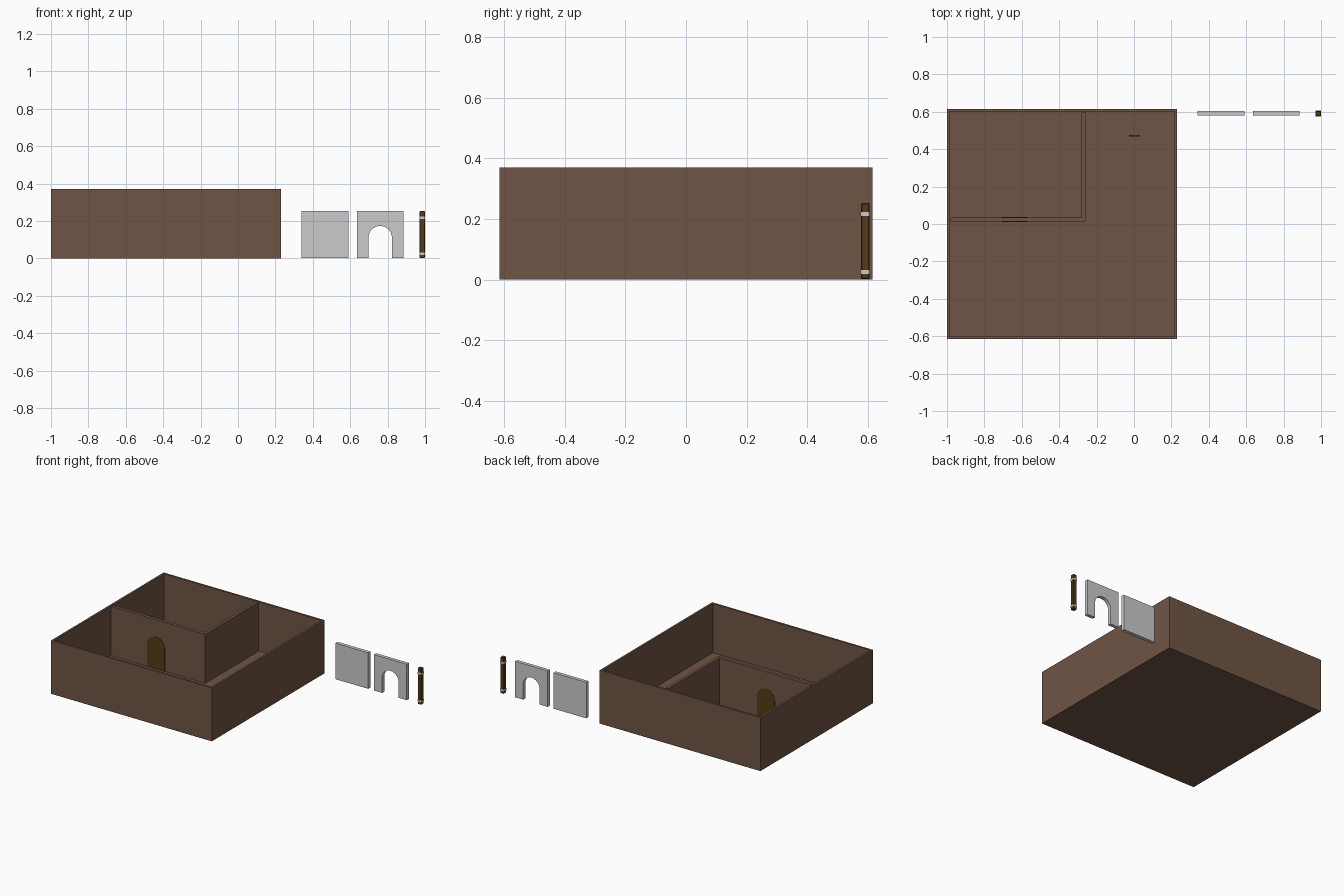
import bpy, bmesh, math
from mathutils import Matrix, Vector

if "Cube" in bpy.data.objects:
    bpy.data.objects.remove(bpy.data.objects["Cube"])


def material(name, rgb):
    m = bpy.data.materials.new(name)
    m.diffuse_color = (*rgb, 1)
    m.use_nodes = True
    m.node_tree.nodes["Principled BSDF"].inputs["Base Color"].default_value = m.diffuse_color
    return m


EARTH = material("earth_brown", (0.16, 0.09, 0.06))
WOOD = material("dark_wood", (0.09, 0.045, 0.008))


def finish(name, bm, mat=None):
    bmesh.ops.recalc_face_normals(bm, faces=bm.faces)
    mesh = bpy.data.meshes.new(name)
    bm.to_mesh(mesh)
    bm.free()
    ob = bpy.data.objects.new(name, mesh)
    bpy.context.collection.objects.link(ob)
    if mat:
        mesh.materials.append(mat)
    return ob


def box(name, x, y, z, mat=None, bevel=0):
    """Box from (min, max) pairs."""
    bm = bmesh.new()
    bmesh.ops.create_cube(bm, size=1)
    for v in bm.verts:
        v.co = Vector(((r[0] + r[1]) / 2 + c * (r[1] - r[0]) for r, c in zip((x, y, z), v.co)))
    if bevel:
        bmesh.ops.bevel(bm, geom=bm.edges[:], offset=bevel, segments=1, affect='EDGES')
    return finish(name, bm, mat)


def prism(name, outline, axis, y0, y1, mat=None):
    """Extrude an outline from y0 to y1 (axis 'Y') or z0 to z1 (axis 'Z')."""
    bm = bmesh.new()
    place = (lambda a, b: (a, y0, b)) if axis == 'Y' else (lambda a, b: (a, b, y0))
    face = bm.faces.new([bm.verts.new(place(*p)) for p in outline])
    out = bmesh.ops.extrude_face_region(bm, geom=[face])
    step = Vector((0, y1 - y0, 0)) if axis == 'Y' else Vector((0, 0, y1 - y0))
    bmesh.ops.translate(bm, verts=[g for g in out['geom'] if isinstance(g, bmesh.types.BMVert)], vec=step)
    return finish(name, bm, mat)


def arch(cx, r, spring, start=math.pi, end=0, n=16):
    return [(cx + r * math.cos(start + (end - start) * i / n),
             spring + r * math.sin(start + (end - start) * i / n)) for i in range(n + 1)]


# Tray: floor slab and four outer walls
X0, X1, Y0, Y1, H, T, F = -1.0, 0.23, -0.615, 0.615, 0.37, 0.02, 0.03
bm = bmesh.new()
bmesh.ops.create_cube(bm, size=1, matrix=Matrix.Translation(((X0 + X1) / 2, 0, H / 2))
                      @ Matrix.Diagonal((X1 - X0, Y1 - Y0, H, 1)))
bm.normal_update()
top = max(bm.faces, key=lambda f: f.normal.z)
bmesh.ops.inset_region(bm, faces=[top], thickness=T)
out = bmesh.ops.extrude_face_region(bm, geom=[top])
bmesh.ops.translate(bm, verts=[g for g in out['geom'] if isinstance(g, bmesh.types.BMVert)],
                    vec=(0, 0, F - H))
if top.is_valid:
    bmesh.ops.delete(bm, geom=[top], context='FACES_ONLY')
finish("floor_and_outer_walls", bm, EARTH)

# L-shaped partition enclosing the corner room
prism("inner_room_wall", [(X0 + T, 0.013), (-0.26, 0.013), (-0.26, Y1 - T), (-0.28, Y1 - T),
                          (-0.28, 0.036), (X0 + T, 0.036)], 'Z', F, H, EARTH)

# Arched door, showing on both sides of the partition
prism("arched_door", [(-0.705, F)] + arch(-0.637, 0.068, 0.185) + [(-0.569, F)],
      'Y', 0.0115, 0.0375, WOOD)

# Small loose door leaf standing on the floor
prism("door_leaf", [(-0.028, F)] + arch(0.032, 0.06, 0.1, math.pi, math.pi / 2, 8) + [(0.032, F)],
      'Y', 0.469, 0.476, WOOD)

# Spare wall panel and archway panel
PY = (0.581, 0.605)
box("plain_wall_panel", (0.34, 0.59), PY, (0.003, 0.252))
prism("archway_panel", [(0.635, 0.003), (0.635, 0.252), (0.885, 0.252), (0.885, 0.003), (0.823, 0.003)]
      + arch(0.76, 0.063, 0.11, 0, math.pi) + [(0.697, 0.003)], 'Y', *PY)

# Square post with two metal bands
box("post", (0.971, 0.999), (0.577, 0.605), (0.002, 0.252), WOOD, 0.003)
for name, z in (("lower_post_band", 0.019), ("upper_post_band", 0.21)):
    box(name, (0.970, 1.0), (0.576, 0.606), (z, z + 0.013))
